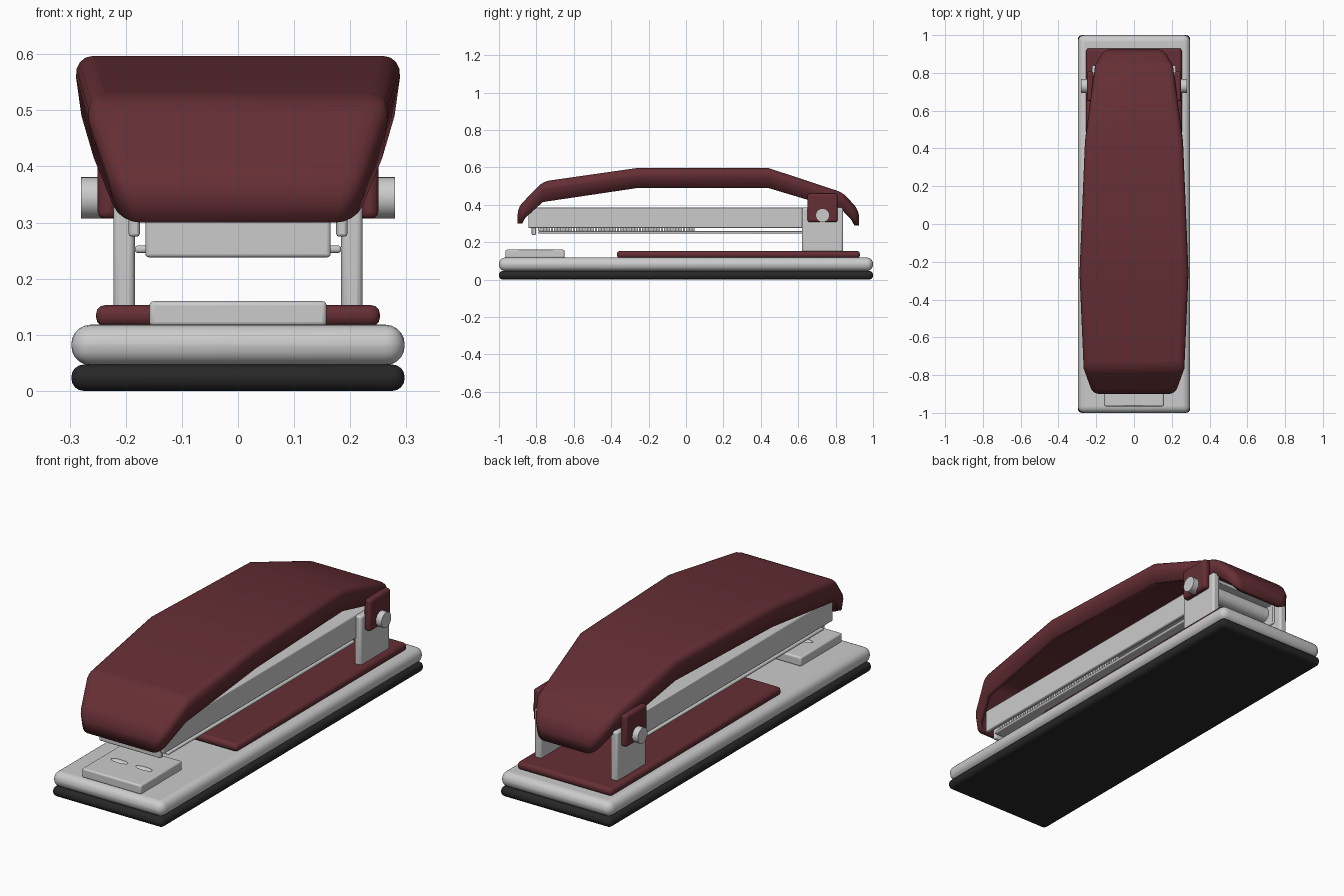
import bpy, bmesh, math
from mathutils import Matrix

if "Cube" in bpy.data.objects:
    bpy.data.objects.remove(bpy.data.objects["Cube"])


def material(name, rgb):
    m = bpy.data.materials.new(name)
    m.diffuse_color = (*rgb, 1)
    m.use_nodes = True
    m.node_tree.nodes["Principled BSDF"].inputs["Base Color"].default_value = m.diffuse_color
    return m


RED = material("dark_red", (0.13, 0.028, 0.035))
BLACK = material("rubber_black", (0.02, 0.02, 0.02))
GREY = None


def finish(name, bm, mat=None):
    me = bpy.data.meshes.new(name)
    bm.to_mesh(me)
    bm.free()
    ob = bpy.data.objects.new(name, me)
    bpy.context.collection.objects.link(ob)
    if mat:
        me.materials.append(mat)
    return ob


def bevel(ob, width, segments=3, angle=30):
    b = ob.modifiers.new("bevel", "BEVEL")
    b.width, b.segments = width, segments
    b.limit_method, b.angle_limit = "ANGLE", math.radians(angle)


def smooth(ob):
    bpy.ops.object.select_all(action="DESELECT")
    ob.select_set(True)
    bpy.context.view_layer.objects.active = ob
    bpy.ops.object.shade_smooth_by_angle(angle=math.radians(35))


def box(name, x, y, z, mat=None, width=0.0, segments=3):
    """Box from (min, max) ranges with rounded edges."""
    bm = bmesh.new()
    bmesh.ops.create_cube(bm, size=1)
    for v in bm.verts:
        for i, (lo, hi) in enumerate((x, y, z)):
            v.co[i] = hi if v.co[i] > 0 else lo
    ob = finish(name, bm, mat)
    if width:
        bevel(ob, width, segments)
        smooth(ob)
    return ob


def rod(name, y, z, radius, half, mat=None):
    """Cylinder lying along x."""
    bm = bmesh.new()
    bmesh.ops.create_cone(bm, cap_ends=True, segments=32, radius1=radius, radius2=radius, depth=2 * half,
                          matrix=Matrix.Translation((0, y, z)) @ Matrix.Rotation(math.pi / 2, 4, "Y"))
    ob = finish(name, bm, mat)
    smooth(ob)
    return ob


# base: rubber foot, metal plate, red pad
box("rubber_foot", (-.297, .297), (-1, 1), (0, .047), BLACK, .022, 4)
box("base_plate", (-.297, .297), (-1, 1), (.046, .118), GREY, .034, 5)
box("base_pad", (-.253, .253), (-.37, .93), (.115, .153), RED, .016)

# anvil with two staple-forming dents
anvil = box("anvil", (-.158, .158), (-.965, -.65), (.115, .16), GREY, .008)
bm = bmesh.new()
for sx in (-.065, .065):
    bmesh.ops.create_uvsphere(bm, u_segments=20, v_segments=10, radius=1,
                              matrix=Matrix.Translation((sx, -.81, .162)) @ Matrix.Diagonal((.045, .016, .014, 1)))
cutter = finish("anvil_dent_cutter", bm)
cutter.hide_render = True
cut = anvil.modifiers.new("dents", "BOOLEAN")
cut.operation, cut.object = "DIFFERENCE", cutter
bpy.context.view_layer.objects.active = anvil
for m in list(anvil.modifiers):
    if m.type in {"BEVEL", "BOOLEAN"}:
        bpy.ops.object.modifier_apply(modifier=m.name)
bpy.data.objects.remove(cutter)

# hinge: posts, red ears and the pin through them
for side, s in (("left", -1), ("right", 1)):
    box(f"hinge_post_{side}", sorted((s * .184, s * .222)), (.62, .84), (.14, .385), GREY, .01)
    box(f"hinge_ear_{side}", sorted((s * .215, s * .25)), (.65, .81), (.307, .46), RED, .012)
rod("hinge_pin", .73, .344, .037, .28)

# magazine channel: inverted U section swept along y
prof = [(-.195, .275), (-.195, .387), (.195, .387), (.195, .275),
        (.175, .275), (.175, .37), (-.175, .37), (-.175, .275)]
bm = bmesh.new()
face = bm.faces.new([bm.verts.new((x, -.842, z)) for x, z in prof])
ext = bmesh.ops.extrude_face_region(bm, geom=[face])
bmesh.ops.translate(bm, verts=[g for g in ext["geom"] if isinstance(g, bmesh.types.BMVert)], vec=(0, 1.64, 0))
bmesh.ops.recalc_face_normals(bm, faces=bm.faces)
channel = finish("magazine_channel", bm)
bevel(channel, .005, 2)
smooth(channel)

# driver plate, staple tray and row of staples
box("driver_plate", (-.165, .165), (-.825, -.802), (.238, .375), GREY, .006)
box("staple_tray", (-.184, .184), (-.79, .63), (.246, .259), GREY, .005)
staples = box("staples", (-.15, .15), (-.79, -.777), (.259, .31))
arr = staples.modifiers.new("row", "ARRAY")
arr.count, arr.use_relative_offset, arr.use_constant_offset = 50, False, True
arr.constant_offset_displace = (0, .0168, 0)

# top cover: hollow shell lofted through (y, top z, bottom z, half width)
stations = [(-.90, .385, .30, .225), (-.765, .525, .415, .272), (-.26, .597, .49, .294),
            (.44, .597, .49, .265), (.84, .465, .37, .212), (.925, .37, .29, .165)]
bm = bmesh.new()
rings = [[bm.verts.new(p) for p in ((-w + .015, y, zb), (-w, y, zt), (w, y, zt), (w - .015, y, zb))]
         for y, zt, zb, w in stations]
for a, b in zip(rings, rings[1:]):
    for k in range(3):
        bm.faces.new((a[k], a[k + 1], b[k + 1], b[k]))
bm.faces.new((rings[0][0], rings[0][3], rings[0][2], rings[0][1]))
bm.faces.new(rings[-1])
cover = finish("top_cover", bm, RED)
bevel(cover, .035, 4, 25)
sol = cover.modifiers.new("wall", "SOLIDIFY")
sol.thickness, sol.offset = .025, -1
smooth(cover)
